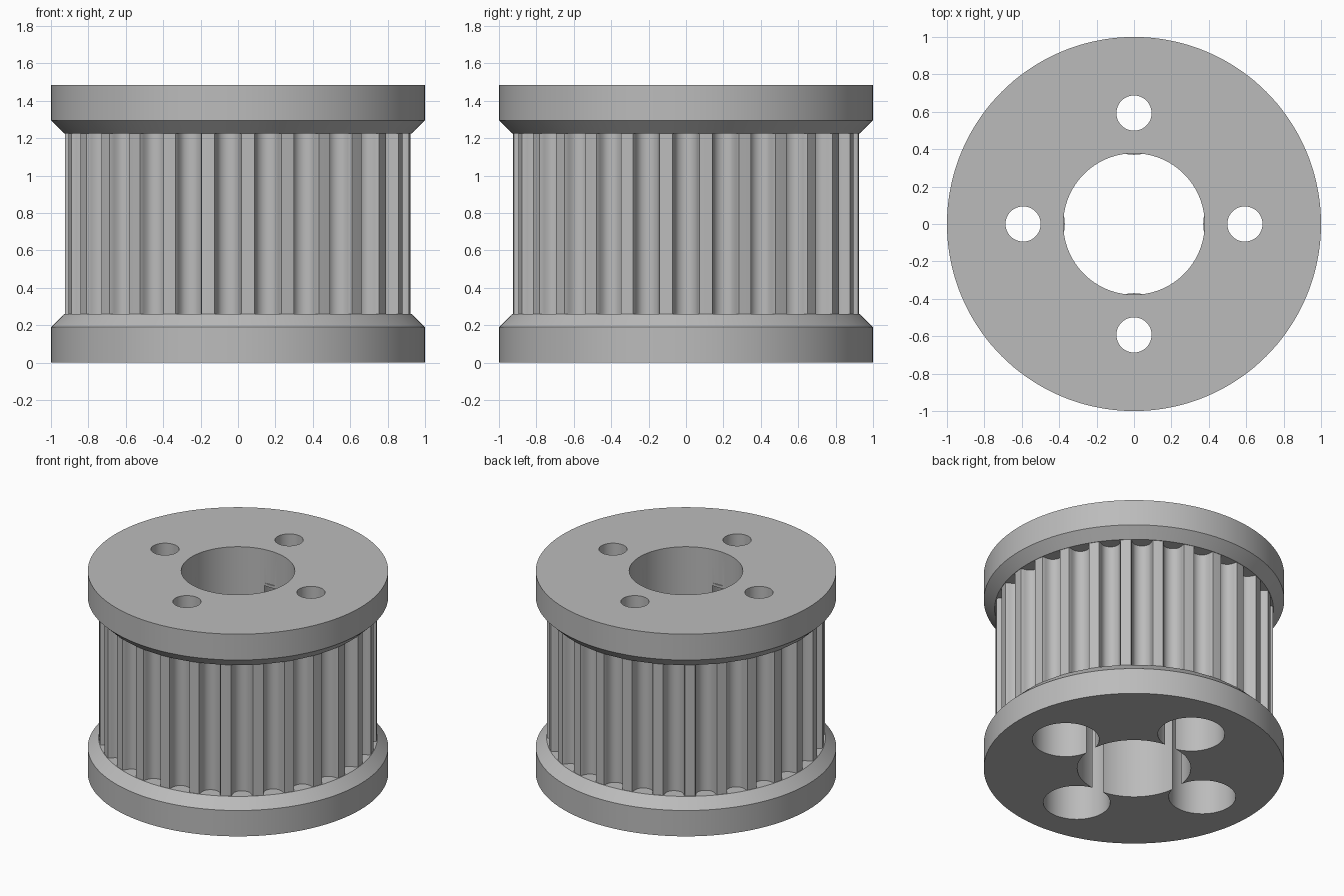
import bpy, bmesh, math
from mathutils import Matrix

if "Cube" in bpy.data.objects:
    bpy.data.objects.remove(bpy.data.objects["Cube"], do_unlink=True)

HEIGHT = 1.485
TEETH = 27
BELT_RADIUS = 0.925
POCKET_TOP = 1.22
HOLE_OFFSET = 0.593


def new_object(name, bm):
    bmesh.ops.recalc_face_normals(bm, faces=bm.faces)
    mesh = bpy.data.meshes.new(name)
    bm.to_mesh(mesh)
    bm.free()
    obj = bpy.data.objects.new(name, mesh)
    bpy.context.collection.objects.link(obj)
    return obj


def prism(name, outline, z0, z1):
    """Extrude a flat outline between two heights."""
    bm = bmesh.new()
    face = bm.faces.new([bm.verts.new((x, y, z0)) for x, y in outline])
    top = bmesh.ops.extrude_face_region(bm, geom=[face])["geom"]
    verts = [v for v in top if isinstance(v, bmesh.types.BMVert)]
    bmesh.ops.translate(bm, verts=verts, vec=(0, 0, z1 - z0))
    return new_object(name, bm)


def circle(radius, count, cx=0, cy=0):
    steps = [2 * math.pi * i / count for i in range(count)]
    return [(cx + radius * math.cos(a), cy + radius * math.sin(a)) for a in steps]


def lathe(name, profile, count=144):
    """Closed solid of revolution from (radius, height) pairs."""
    bm = bmesh.new()
    rings = [[bm.verts.new((x, y, z)) for x, y in circle(r, count)] for r, z in profile]
    for low, high in zip(rings, rings[1:]):
        for i in range(count):
            j = (i + 1) % count
            bm.faces.new((low[i], low[j], high[j], high[i]))
    bm.faces.new(rings[0])
    bm.faces.new(rings[-1])
    return new_object(name, bm)


def combine(target, tool, operation):
    mod = target.modifiers.new(operation.lower(), "BOOLEAN")
    mod.operation = operation
    mod.solver = "EXACT"
    mod.object = tool
    bpy.context.view_layer.objects.active = target
    bpy.ops.object.modifier_apply(modifier=mod.name)
    bpy.data.objects.remove(tool, do_unlink=True)


def four_cylinders(name, radius, z0, z1, count):
    """Four upright cylinders spaced around the axis."""
    bm = bmesh.new()
    for i in range(4):
        a = i * math.pi / 2
        place = Matrix.Translation((HOLE_OFFSET * math.cos(a),
                                    HOLE_OFFSET * math.sin(a), (z0 + z1) / 2))
        bmesh.ops.create_cone(bm, cap_ends=True, segments=count, radius1=radius,
                              radius2=radius, depth=z1 - z0, matrix=place)
    return new_object(name, bm)


# Toothed belt section: round-bottomed grooves with softened lips
half_groove = [(0.073, 0), (0.067, 0.012), (0.064, 0.026), (0.0605, 0.038),
               (0.056, 0.049), (0.050, 0.060), (0.040, 0.070),
               (0.0275, 0.078), (0.014, 0.083)]
groove = [(-w, d) for w, d in half_groove] + [(0, 0.0845)]
groove += [(w, d) for w, d in reversed(half_groove)]
outline = []
for k in range(TEETH):
    a = 2 * math.pi * k / TEETH
    for w, d in groove:
        r = math.sqrt(BELT_RADIUS ** 2 - w ** 2) - d
        outline.append((r * math.cos(a) - w * math.sin(a),
                        r * math.sin(a) + w * math.cos(a)))
    # middle of the land between two grooves
    m = a + math.pi / TEETH
    outline.append((BELT_RADIUS * math.cos(m), BELT_RADIUS * math.sin(m)))
pulley = prism("toothed_pulley", outline, 0.22, HEIGHT - 0.22)

# Bevelled flanges
flange = [(1, 0), (1, 0.19), (0.928, 0.26)]
combine(pulley, lathe("lower_flange", flange), "UNION")
combine(pulley, lathe("upper_flange", [(r, HEIGHT - z) for r, z in flange]), "UNION")

# Centre bore, leaving four small lugs above the pockets
bore = prism("bore_cutter", circle(0.378, 96), -0.1, HEIGHT + 0.1)
combine(bore, four_cylinders("lugs", 0.223, POCKET_TOP, POCKET_TOP + 0.02, 64), "DIFFERENCE")
combine(pulley, bore, "DIFFERENCE")

# Deep pockets from below and narrow screw holes through the top
combine(pulley, four_cylinders("pocket_cutter", 0.223, -0.1, POCKET_TOP, 64), "DIFFERENCE")
combine(pulley, four_cylinders("screw_cutter", 0.094, 1, HEIGHT + 0.1, 48), "DIFFERENCE")

# Single grey finish
grey = bpy.data.materials.new("plain_grey")
grey.use_nodes = True
colour = (0.5, 0.5, 0.5, 1)
grey.diffuse_color = colour
grey.node_tree.nodes["Principled BSDF"].inputs["Base Color"].default_value = colour
pulley.data.materials.clear()
pulley.data.materials.append(grey)
for face in pulley.data.polygons:
    face.material_index = 0

bpy.ops.object.select_all(action="DESELECT")
pulley.select_set(True)
bpy.context.view_layer.objects.active = pulley
bpy.ops.object.shade_smooth_by_angle(angle=math.radians(28))
